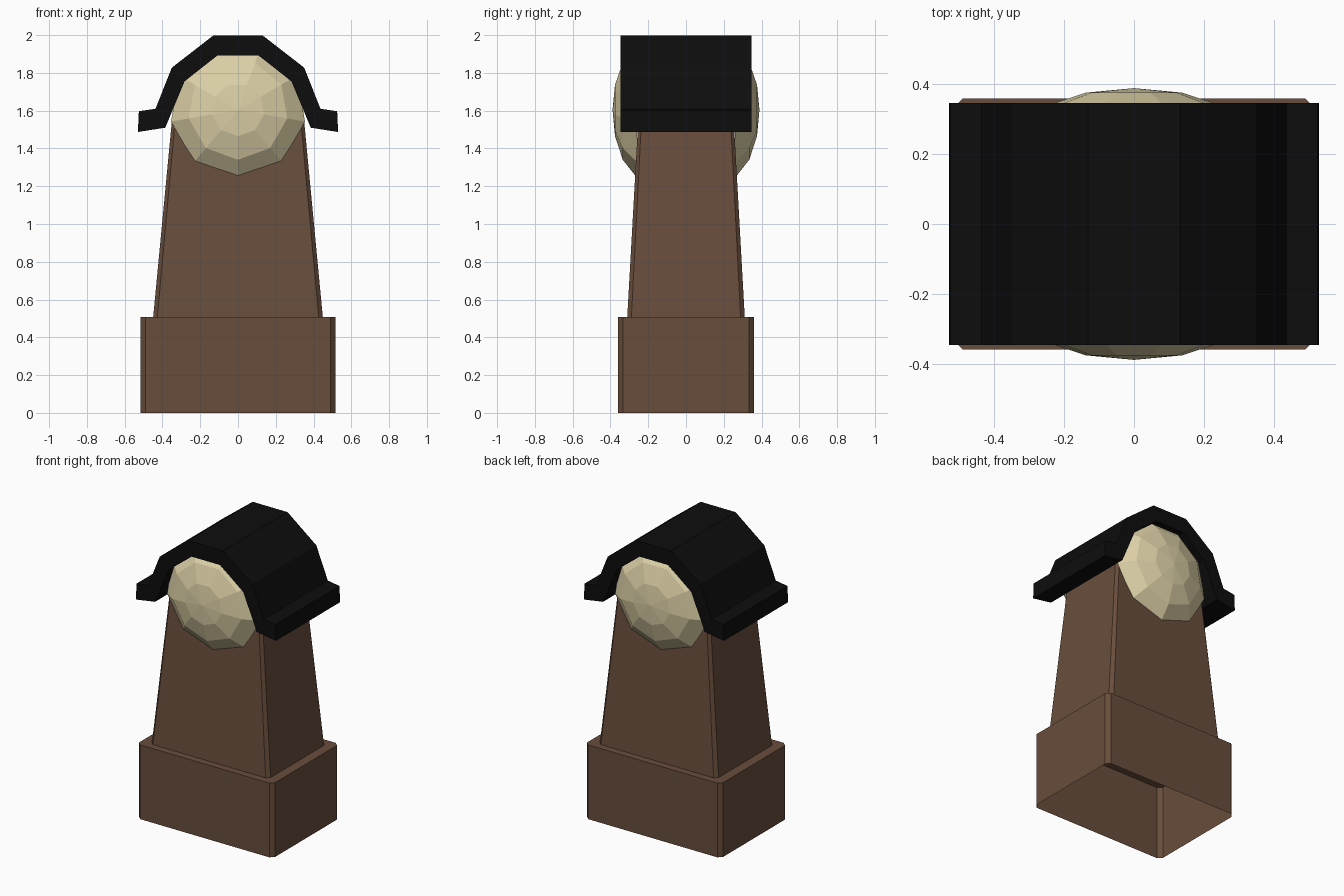
import bpy
import math

if "Cube" in bpy.data.objects:
    bpy.data.objects.remove(bpy.data.objects["Cube"])


def material(name, rgb):
    m = bpy.data.materials.new(name)
    m.diffuse_color = (*rgb, 1.0)
    m.use_nodes = True
    m.node_tree.nodes["Principled BSDF"].inputs["Base Color"].default_value = m.diffuse_color
    return m


BROWN = material("brown", (0.14, 0.075, 0.045))
BLACK = material("black", (0.004, 0.004, 0.004))
CREAM = material("cream", (0.73, 0.64, 0.39))


def make(name, verts, faces, mat):
    me = bpy.data.meshes.new(name)
    me.from_pydata(verts, [], faces)
    me.materials.append(mat)
    ob = bpy.data.objects.new(name, me)
    bpy.context.collection.objects.link(ob)
    return ob


def bridge(rings, n):
    """Quads joining consecutive rings of n vertices."""
    return [(r * n + i, r * n + (i + 1) % n, (r + 1) * n + (i + 1) % n, (r + 1) * n + i)
            for r in range(rings - 1) for i in range(n)]


def chamfered_rectangle(hx, hy, c, z):
    """Counter-clockwise rectangle with cut corners."""
    return [(hx, -hy + c, z), (hx, hy - c, z), (hx - c, hy, z), (-hx + c, hy, z),
            (-hx, hy - c, z), (-hx, -hy + c, z), (-hx + c, -hy, z), (hx - c, -hy, z)]


# Hollow base, ledge and tapered tower, open underneath
sections = [(0.515, 0.36, 0.026, 0.0), (0.515, 0.36, 0.026, 0.508),
            (0.449, 0.311, 0.022, 0.508), (0.345, 0.25, 0.017, 1.6)]
verts = [v for s in sections for v in chamfered_rectangle(*s)]
make("tower", verts, bridge(4, 8) + [tuple(range(24, 32))], BROWN)

# Arched roof with flared eaves: right half of the profile, mirrored in x
outer = [(0.132, 1.997), (0.35, 1.828), (0.437, 1.61), (0.525, 1.597), (0.53, 1.487)]
inner = [(0.385, 1.51), (0.283, 1.755), (0.108, 1.893)]
half = outer + inner
profile = half + [(-x, z) for x, z in reversed(half)]
n = len(profile)
verts = [(x, y, z) for y in (0.347, -0.347) for x, z in profile]
k = len(half)
faces = bridge(2, n)
# end faces as strips between the outer and inner outline
strips = [(0, 1, 6, 7), (1, 2, 5, 6), (2, 3, 4, 5)]
strips += [tuple(n - 1 - i for i in reversed(s)) for s in strips]
strips.append((n - 1, 0, k - 1, k))
faces += [tuple(reversed(s)) for s in strips]
faces += [tuple(i + n for i in s) for s in strips]
roof = make("roof", verts, faces, BLACK)

# Nine-sided faceted domes on the front and back
SIDES = 9
dome_rings = [(0.14, 0.376), (0.265, 0.335), (0.36, 0.26)]
for name, s in (("front_dome", -1), ("back_dome", 1)):
    verts = []
    for r, y in dome_rings:
        for i in range(SIDES):
            a = -math.pi / 2 + i * math.tau / SIDES
            verts.append((r * math.cos(a), s * y, 1.605 + r * math.sin(a)))
    tip = len(verts)
    verts.append((0, s * 0.389, 1.605))
    faces = [tuple(reversed(f)) for f in bridge(3, SIDES)]
    faces += [(i, (i + 1) % SIDES, tip) for i in range(SIDES)]
    if s > 0:
        faces = [tuple(reversed(f)) for f in faces]
    make(name, verts, faces, CREAM)

# Consistent outward normals on the closed roof
import bmesh
bm = bmesh.new()
bm.from_mesh(roof.data)
bmesh.ops.recalc_face_normals(bm, faces=bm.faces)
bm.to_mesh(roof.data)
bm.free()
